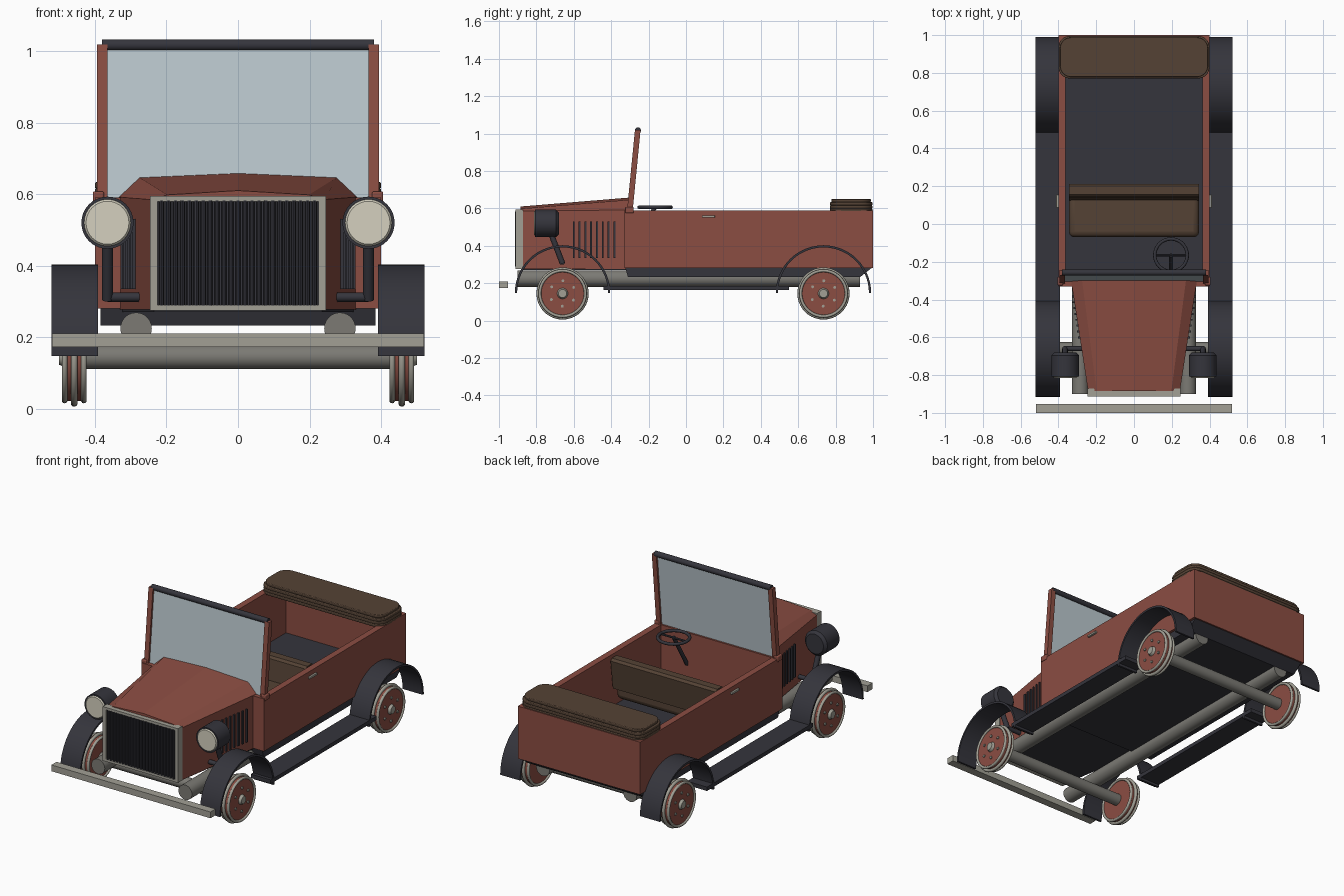
import bpy, bmesh, math
from mathutils import Vector

cube = bpy.data.objects.get("Cube")
if cube:
    bpy.data.objects.remove(cube, do_unlink=True)


def material(name, r, g, b):
    m = bpy.data.materials.new(name)
    m.use_nodes = True
    m.diffuse_color = (r, g, b, 1)
    m.node_tree.nodes["Principled BSDF"].inputs["Base Color"].default_value = (r, g, b, 1)
    return m


RED = material("brick red paint", 0.26, 0.075, 0.055)
DARK = material("charcoal", 0.035, 0.035, 0.045)
STEEL = material("grey steel", 0.2, 0.195, 0.175)
NICKEL = material("pale nickel", 0.36, 0.35, 0.3)
BROWN = material("brown leather", 0.09, 0.055, 0.035)
CREAM = material("cream lens", 0.66, 0.63, 0.52)
GLASS = material("pale blue glass", 0.5, 0.58, 0.62)


def finish(name, bm, mat, smooth=False):
    bmesh.ops.recalc_face_normals(bm, faces=bm.faces)
    mesh = bpy.data.meshes.new(name)
    bm.to_mesh(mesh)
    bm.free()
    mesh.materials.append(mat)
    ob = bpy.data.objects.new(name, mesh)
    bpy.context.collection.objects.link(ob)
    if smooth:
        bpy.ops.object.select_all(action='DESELECT')
        ob.select_set(True)
        bpy.context.view_layer.objects.active = ob
        bpy.ops.object.shade_smooth_by_angle(angle=math.radians(35))
    return ob


def box(name, lo, hi, mat, corner=0, edge=0):
    """Box between two corners; optional rounded upright corners and edges."""
    lo, hi = Vector(lo), Vector(hi)
    bm = bmesh.new()
    bmesh.ops.create_cube(bm, size=1)
    for v in bm.verts:
        v.co = (lo + hi) / 2 + v.co * (hi - lo)
    if corner:
        upright = [e for e in bm.edges if abs(e.verts[0].co.z - e.verts[1].co.z) > 1e-5]
        bmesh.ops.bevel(bm, geom=upright, offset=corner, segments=5, profile=0.5, affect='EDGES')
    ob = finish(name, bm, mat, bool(corner or edge))
    if edge:
        mod = ob.modifiers.new("soft edges", 'BEVEL')
        mod.width, mod.segments = edge, 3
    return ob


def rod(name, a, b, r, mat, sides=24, r2=None):
    """Round bar from a to b."""
    a, b = Vector(a), Vector(b)
    bm = bmesh.new()
    bmesh.ops.create_cone(bm, cap_ends=True, segments=sides, radius1=r,
                          radius2=r if r2 is None else r2, depth=(b - a).length)
    turn = (b - a).to_track_quat('Z', 'Y')
    for v in bm.verts:
        v.co = turn @ v.co + (a + b) / 2
    return finish(name, bm, mat, True)


def loft(name, first, second, mat, smooth=False):
    """Closed solid between two matching outlines."""
    bm = bmesh.new()
    a = [bm.verts.new(p) for p in first]
    b = [bm.verts.new(p) for p in second]
    bm.faces.new(a)
    bm.faces.new(b)
    for i in range(len(a)):
        j = (i + 1) % len(a)
        bm.faces.new((a[i], a[j], b[j], b[i]))
    return finish(name, bm, mat, smooth)


def prism(name, yz, x0, x1, mat, smooth=False):
    return loft(name, [(x0, y, z) for y, z in yz], [(x1, y, z) for y, z in yz], mat, smooth)


def ring(name, centre, major, minor, axis, mat):
    bpy.ops.mesh.primitive_torus_add(location=centre, major_radius=major, minor_radius=minor,
                                     major_segments=40, minor_segments=10,
                                     rotation=(0, math.pi / 2 if axis == 'X' else 0, 0))
    ob = bpy.context.object
    ob.name = name
    ob.data.materials.append(mat)
    bpy.ops.object.shade_smooth()
    return ob


# Open body tub and its dark base
for s, side in ((1, "left"), (-1, "right")):
    box(f"{side}_body_side", (s * .362, -.33, .28), (s * .4, 1, .59), RED)
box("body_back", (-.362, .965, .28), (.362, 1, .59), RED)
box("bulkhead", (-.362, -.33, .28), (.362, -.285, .59), RED)
prism("body_base", [(-.31, .232), (.93, .232), (.995, .283), (-.325, .283)], -.385, .385, DARK)

# Bonnet tapering towards the grille
def bonnet_ring(y, w, top, shoulder, inset):
    half = [(w, .277), (w, shoulder), (w - inset, top - .012)]
    return [(x, y, z) for x, z in half + [(0, top)] + [(-x, z) for x, z in reversed(half)]]


loft("bonnet", bonnet_ring(-.885, .243, .61, .585, .045),
     bonnet_ring(-.3, .333, .658, .592, .058), RED)
loft("bonnet_underside", [(x, -.87, z) for x, z in ((-.235, .27), (.235, .27), (.235, .279), (-.235, .279))],
     [(x, -.31, z) for x, z in ((-.325, .27), (.325, .27), (.325, .279), (-.325, .279))], DARK)

# Grille with frame and upright bars
box("grille_panel", (-.23, -.9, .285), (.23, -.88, .585), DARK)
for s in (1, -1):
    box("grille_frame_side", (s * .225, -.912, .275), (s * .246, -.872, .595), NICKEL)
for z in (.275, .58):
    box("grille_frame_rail", (-.225, -.912, z), (.225, -.872, z + .015), NICKEL)
for i in range(23):
    x = -.214 + i * .428 / 22
    rod("grille_bar", (x, -.906, .288), (x, -.906, .582), .0075, DARK, 10)

# Windscreen, leaning back
def screen_y(z):
    return -.3 + (z - .59) * .098


def screen_part(name, z0, z1, x0, x1, t, mat):
    pts = [(screen_y(z0) - t, z0), (screen_y(z0) + t, z0), (screen_y(z1) + t, z1), (screen_y(z1) - t, z1)]
    return prism(name, pts, x0, x1, mat)


screen_part("windscreen_glass", .59, 1.01, -.367, .367, .004, GLASS)
for s in (1, -1):
    screen_part("windscreen_post", .58, 1.018, s * .365, s * .394, .015, RED)
    box("post_bracket", (s * .375, -.325, .575), (s * .406, -.28, .608), RED, edge=.005)
rod("windscreen_header", (-.38, -.257, 1.017), (.38, -.257, 1.017), .016, DARK)

# Seat, folded roof and steering wheel
box("seat_cushion", (-.345, -.07, .33), (.345, .17, .45), BROWN, edge=.03)
prism("seat_back", [(.12, .4), (.19, .4), (.212, .57), (.2, .583), (.155, .583), (.143, .57)],
      -.345, .345, BROWN)
for i in range(4):
    z = .582 + i * .017
    grow = .008 if i > 2 else 0
    box("folded_roof_layer", (-.4 + grow, .77 + grow, z), (.4 - grow, .996 - grow, z + .0175),
        BROWN, corner=.06, edge=.004)
ring("steering_wheel", (.196, -.165, .606), .086, .009, 'Z', DARK)
rod("steering_column", (.196, -.165, .606), (.196, -.29, .4), .011, DARK, 12)
rod("steering_spoke", (.11, -.165, .604), (.282, -.165, .604), .006, DARK, 8)

# Chassis: rails, axles and bumper
for s in (1, -1):
    rod("chassis_rail", (s * .285, -.9, .225), (s * .285, .93, .225), .044, STEEL)
box("bumper", (-.52, -1, .173), (.52, -.952, .21), NICKEL)


def wheel(s, y):
    c, z = s * .458, .145
    rod("wheel_disc", (c - .027, y, z), (c + .027, y, z), .124, RED, 40)
    ring("wheel_tread", (c, y, z), .13, .0095, 'X', NICKEL)
    for d in (-.027, .027):
        ring("wheel_rim", (c + d, y, z), .122, .008, 'X', NICKEL)
    rod("hub_cap", (c + s * .025, y, z), (s * .5, y, z), .03, NICKEL, 20, .022)
    for i in range(6):
        a = math.tau * i / 6 + .5
        p = (y + .068 * math.cos(a), z + .068 * math.sin(a))
        rod("wheel_bolt", (c + s * .025, *p), (c + s * .034, *p), .008, NICKEL, 8)


def fender(s, y):
    arc = [math.pi * i / 28 for i in range(29)]
    pts = [(y + r * math.cos(a), .148 + r * math.sin(a))
           for r, turn in ((.255, arc), (.243, arc[::-1])) for a in turn]
    prism("fender", pts, s * .392, s * .522, DARK, True)


for y in (-.66, .735):
    rod("axle", (-.47, y, .145), (.47, y, .145), .034, STEEL)
    for s in (1, -1):
        wheel(s, y)
        fender(s, y)

# Side details
for s in (1, -1):
    box("running_board", (s * .392, -.44, .163), (s * .522, .55, .186), DARK)
    box("door_handle", (s * .398, .085, .55), (s * .412, .155, .563), NICKEL, edge=.003)

    # Bonnet louvres follow the taper
    for i in range(8):
        y = -.6 + i * .031
        x = .333 - (-.3 - y) * .154
        box("bonnet_louvre", (s * (x - .01), y - .005, .335), (s * (x + .009), y + .005, .53), DARK)

    # Headlight on its stalk
    x = s * .365
    rod("headlight_shell", (x, -.695, .52), (x, -.808, .52), .073, DARK, 32)
    rod("headlight_back", (x, -.68, .52), (x, -.695, .52), .058, DARK, 32, .073)
    rod("headlight_lens", (x, -.806, .52), (x, -.814, .52), .067, CREAM, 32, .06)
    rod("headlight_stalk", (x, -.72, .46), (x, -.66, .305), .015, DARK, 12)
    rod("headlight_bracket", (x, -.66, .312), (s * .26, -.66, .312), .013, DARK, 12)
